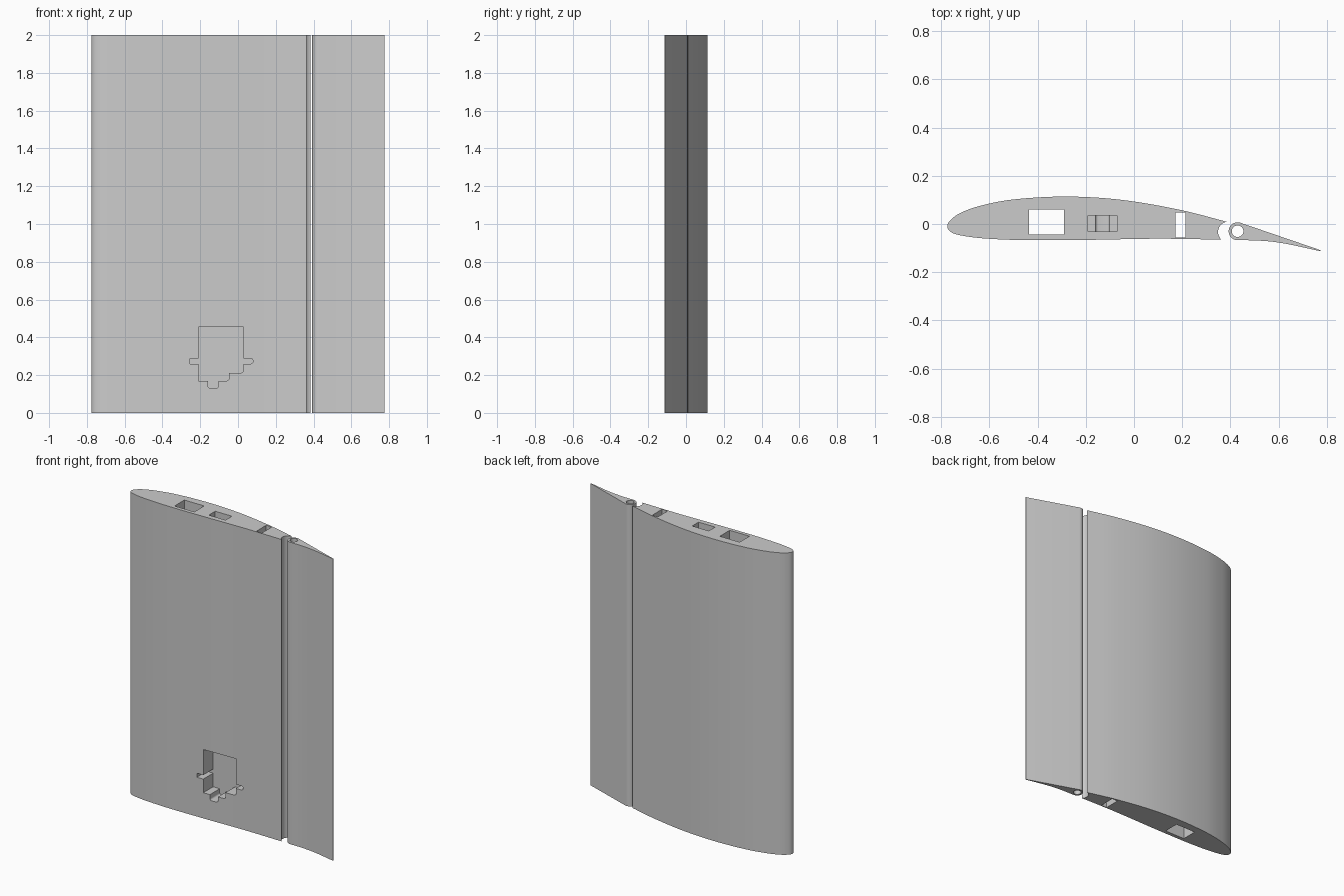
import bpy, bmesh
from math import cos, sin, pi, radians
from mathutils import Vector

if "Cube" in bpy.data.objects:
    bpy.data.objects.remove(bpy.data.objects["Cube"])

SPAN = 2.0
HINGE = (0.43, -0.03)

grey = bpy.data.materials.new("plain grey")
grey.use_nodes = True
GREY = (0.6, 0.6, 0.6, 1)
grey.diffuse_color = GREY
grey.node_tree.nodes["Principled BSDF"].inputs["Base Color"].default_value = GREY


def spline(points, steps=7):
    """Smooth curve passing through the given points."""
    p = [Vector(q) for q in points]
    p = [2 * p[0] - p[1]] + p + [2 * p[-1] - p[-2]]
    out = []
    for a, b, c, d in zip(p, p[1:], p[2:], p[3:]):
        for i in range(steps):
            t = i / steps
            out.append(0.5 * (2 * b + (c - a) * t + (2 * a - 5 * b + 4 * c - d) * t**2
                              + (3 * b - a - 3 * c + d) * t**3))
    return out + [p[-2]]


def arc(centre, r, start, end, n=16):
    angles = [radians(start + (end - start) * i / n) for i in range(n + 1)]
    return [Vector((centre[0] + r * cos(a), centre[1] + r * sin(a))) for a in angles]


def prism(name, outline, low, high, upright=True):
    """Extrude an outline along z, or along y when it is drawn in x and z."""
    bm = bmesh.new()

    def ring(h):
        return [bm.verts.new((p[0], p[1], h) if upright else (p[0], h, p[1])) for p in outline]

    start, end = ring(low), ring(high)
    bm.faces.new(start[::-1])
    bm.faces.new(end)
    for i in range(len(start)):
        bm.faces.new((start[i - 1], start[i], end[i], end[i - 1]))
    # Turn the shell outward whichever way the outline runs
    if bm.calc_volume(signed=True) < 0:
        bmesh.ops.reverse_faces(bm, faces=bm.faces)
    mesh = bpy.data.meshes.new(name)
    bm.to_mesh(mesh)
    bm.free()
    mesh.materials.append(grey)
    obj = bpy.data.objects.new(name, mesh)
    bpy.context.collection.objects.link(obj)
    return obj


def box(name, x0, x1, y0, y1, z0, z1):
    return prism(name, [(x0, y0), (x1, y0), (x1, y1), (x0, y1)], z0, z1)


def cut(target, cutter):
    bpy.context.view_layer.objects.active = target
    mod = target.modifiers.new("cut", 'BOOLEAN')
    mod.operation = 'DIFFERENCE'
    mod.solver = 'EXACT'
    mod.object = cutter
    bpy.ops.object.modifier_apply(modifier=mod.name)
    bpy.data.objects.remove(cutter)


def smooth(obj):
    bpy.ops.object.select_all(action='DESELECT')
    obj.select_set(True)
    bpy.context.view_layer.objects.active = obj
    bpy.ops.object.shade_smooth_by_angle(angle=radians(25))


# Main wing: from the upper lip around the nose to the lower lip, then the hollow hinge cove
cove = arc((0.392, -0.033), 0.043, 228, 100)
skin = spline([cove[-1], (0.19, 0.059), (-0.05, 0.100), (-0.28, 0.114), (-0.5, 0.102),
               (-0.64, 0.075), (-0.72, 0.046), (-0.762, 0.016), (-0.775, -0.01), (-0.762, -0.032),
               (-0.72, -0.047), (-0.62, -0.060), (-0.45, -0.067), (-0.2, -0.066),
               (0.1, -0.061), cove[0]])
wing = prism("main_wing", skin + cove[1:-1], 0, SPAN)

# Spar holes run the full span; the cable channel stops in the servo pocket
cut(wing, box("front_spar_hole", -0.435, -0.29, -0.043, 0.06, -0.1, SPAN + 0.1))
cut(wing, box("rear_spar_hole", 0.173, 0.214, -0.056, 0.048, -0.1, SPAN + 0.1))
cut(wing, box("cable_channel", -0.192, -0.07, -0.031, 0.036, 0.4, SPAN + 0.1))

# Servo pocket with mounting ears and a stepped, rounded lower edge
R = 0.012
pocket = [(-0.208, 0.456), (0.028, 0.456), (0.028, 0.287)]
pocket += arc((0.08 - R, 0.287 - R), R, 90, 0, 4) + arc((0.08 - R, 0.26 + R), R, 0, -90, 4)
pocket += [(0.028, 0.26)] + arc((0.028 - R, 0.212 + R), R, 0, -90, 4)
pocket += [(-0.048, 0.212)] + arc((-0.048 - R, 0.17 + R), R, 0, -90, 4)
pocket += [(-0.102, 0.17)] + arc((-0.102 - R, 0.132 + R), R, 0, -90, 4)
pocket += arc((-0.16 + R, 0.132 + R), R, -90, -180, 4)
pocket += [(-0.16, 0.17), (-0.208, 0.17), (-0.208, 0.26), (-0.255, 0.26), (-0.255, 0.287), (-0.208, 0.287)]
cut(wing, prism("servo_pocket", pocket, -0.2, 0.037, upright=False))
smooth(wing)

# Hinged flap: round nose on the hinge line, tapering to a thin trailing edge
nose = arc(HINGE, 0.037, 72, 270, 24)
underside = spline([(0.43, -0.067), (0.52, -0.069), (0.62, -0.080), (0.775, -0.113)])
flap = prism("flap", nose + underside[1:] + [Vector((0.775, -0.109))], 0, SPAN)
cut(flap, prism("hinge_hole", arc(HINGE, 0.024, 0, 352.5, 47), -0.1, SPAN + 0.1))
smooth(flap)
